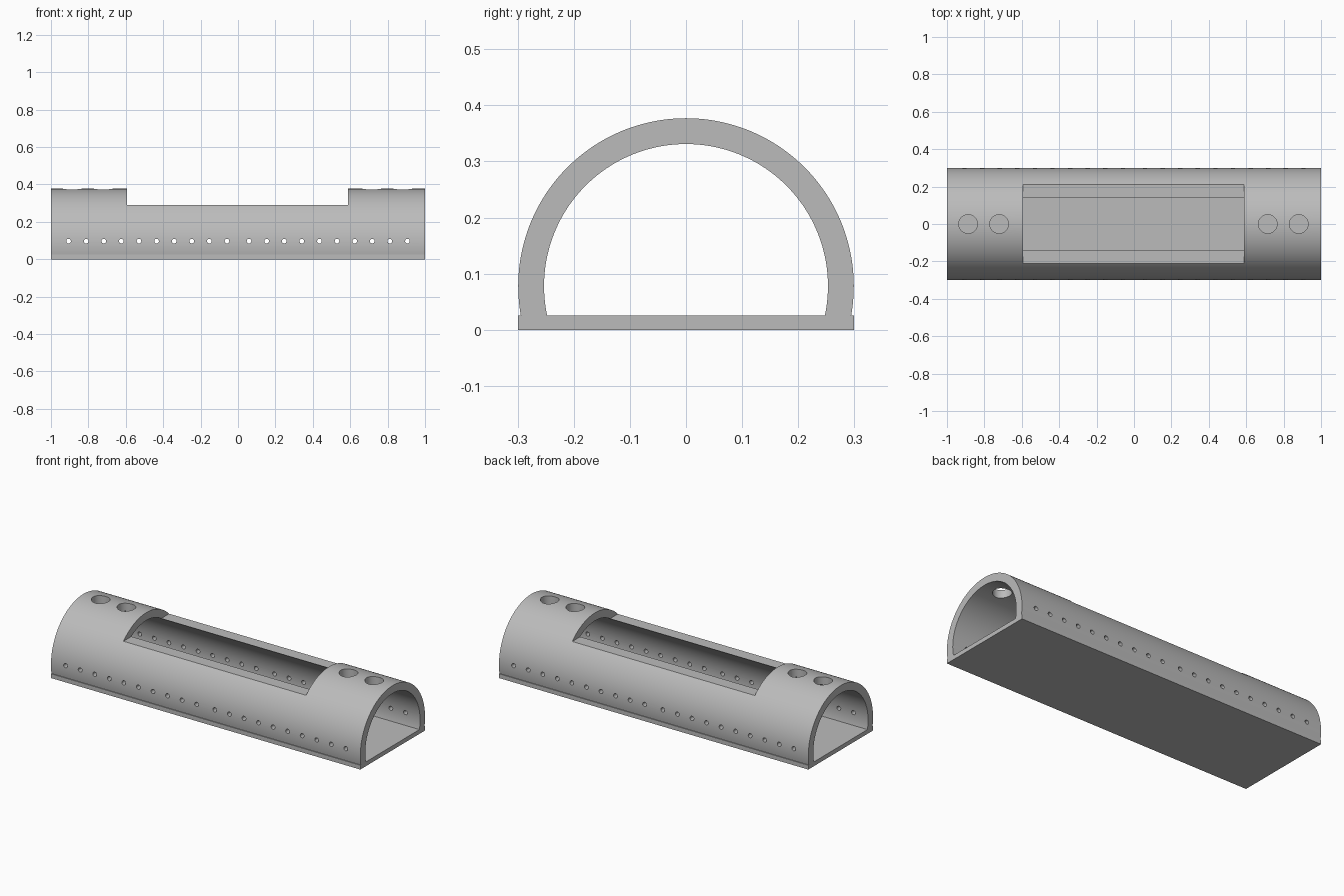
import bpy, bmesh, math
from mathutils import Matrix, Vector

if "Cube" in bpy.data.objects:
    bpy.data.objects.remove(bpy.data.objects["Cube"])

CZ, R_OUT, R_IN = 0.078, 0.299, 0.253   # arch centre height and radii
BASE_T = 0.025                          # base plate thickness

grey = bpy.data.materials.new("light_grey")
grey.diffuse_color = (0.5, 0.5, 0.5, 1)
grey.use_nodes = True
grey.node_tree.nodes["Principled BSDF"].inputs["Base Color"].default_value = grey.diffuse_color


def make_object(name, bm):
    bmesh.ops.recalc_face_normals(bm, faces=bm.faces)
    mesh = bpy.data.meshes.new(name)
    bm.to_mesh(mesh)
    bm.free()
    mesh.materials.append(grey)
    obj = bpy.data.objects.new(name, mesh)
    bpy.context.collection.objects.link(obj)
    return obj


def add_box(bm, lo, hi):
    lo, hi = Vector(lo), Vector(hi)
    mat = Matrix.Translation((lo + hi) / 2) @ Matrix.Diagonal((*(hi - lo), 1))
    bmesh.ops.create_cube(bm, size=1, matrix=mat)


def add_cylinder(bm, centre, radius, depth, segments, rot=Matrix()):
    bmesh.ops.create_cone(bm, cap_ends=True, segments=segments, radius1=radius,
                          radius2=radius, depth=depth,
                          matrix=Matrix.Translation(centre) @ rot)


def arc(radius, steps=96):
    # Arc over the top, ending on the base plate at both sides
    start = math.asin((BASE_T - CZ) / radius)
    sweep = math.pi - 2 * start
    return [(radius * math.cos(start + sweep * i / steps),
             CZ + radius * math.sin(start + sweep * i / steps))
            for i in range(steps + 1)]


# Flat base plate
bm = bmesh.new()
add_box(bm, (-1, -R_OUT, 0), (1, R_OUT, BASE_T))
make_object("base_plate", bm)

# Arched shell, extruded along its length
bm = bmesh.new()
profile = arc(R_OUT) + arc(R_IN)[::-1]
face = bm.faces.new([bm.verts.new((-1, y, z)) for y, z in profile])
ext = bmesh.ops.extrude_face_region(bm, geom=[face])
bmesh.ops.translate(bm, vec=(2, 0, 0),
                    verts=[v for v in ext["geom"] if isinstance(v, bmesh.types.BMVert)])
shell = make_object("arched_shell", bm)

# Cutter: top opening, round top holes and rows of small side holes
bm = bmesh.new()
add_box(bm, (-0.593, -0.4, 0.29), (0.588, 0.4, 0.5))
for x in (-0.887, -0.721, 0.715, 0.881):
    add_cylinder(bm, (x, 0, 0.35), 0.05, 0.2, 48)
sideways = Matrix.Rotation(math.pi / 2, 4, 'X')
for i in range(10):
    for side in (-1, 1):
        add_cylinder(bm, (side * (0.059 + i * 0.0941), 0, 0.097),
                     0.0125, 0.8, 16, sideways)
cutter = make_object("opening_cutter", bm)
cutter.hide_render = True

cut = shell.modifiers.new("openings", 'BOOLEAN')
cut.operation = 'DIFFERENCE'
cut.solver = 'EXACT'
cut.object = cutter
bpy.context.view_layer.objects.active = shell
shell.select_set(True)
bpy.ops.object.modifier_apply(modifier=cut.name)
bpy.data.objects.remove(cutter)

# Smooth curves, crisp rims
bpy.ops.object.shade_smooth_by_angle(angle=math.radians(30))
